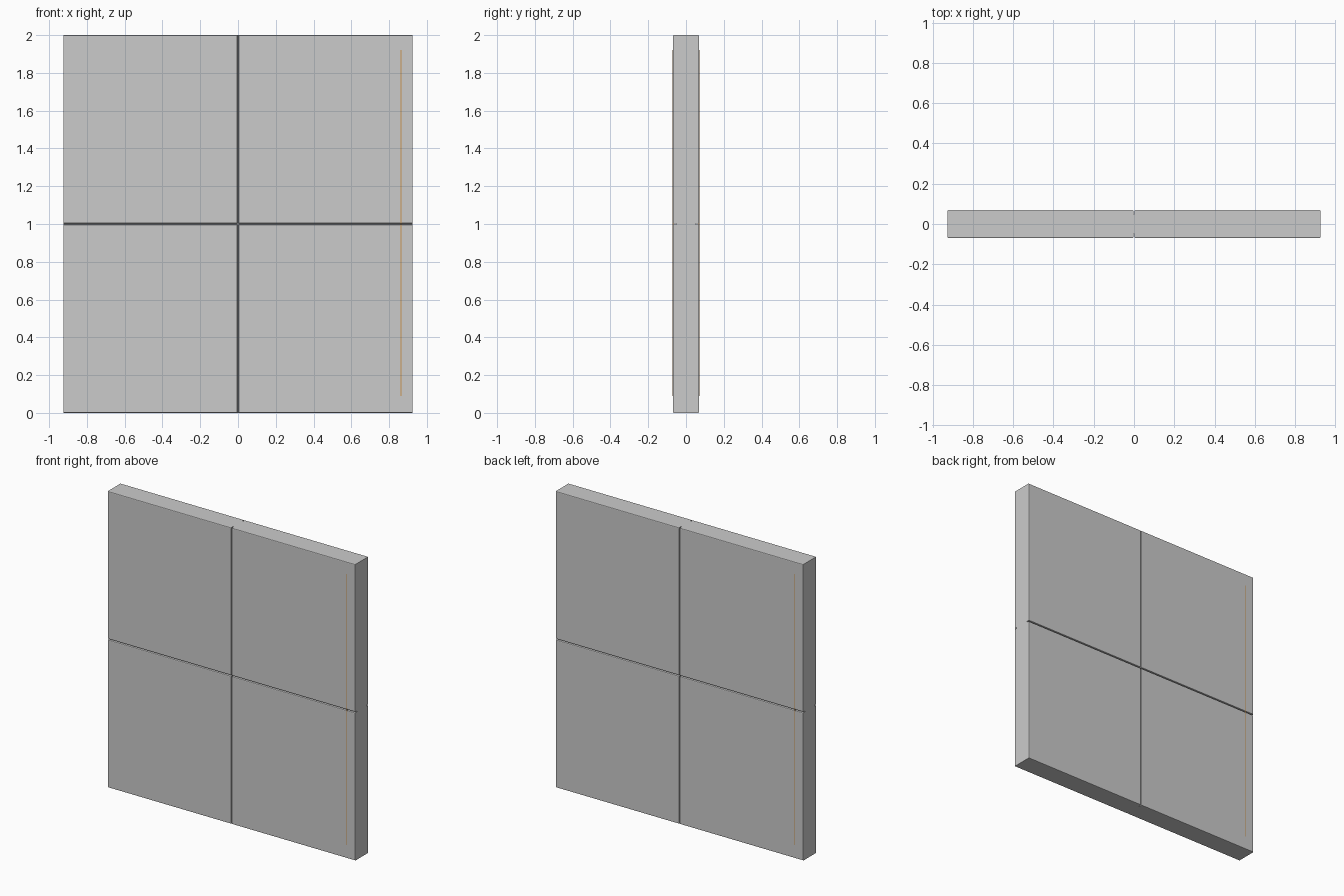
import bpy, bmesh

if "Cube" in bpy.data.objects:
    bpy.data.objects.remove(bpy.data.objects["Cube"])

W, H = 0.925, 2.0           # half width, height
CORE, FACE = 0.05, 0.07     # half depth of core, of finished faces
GAP = 0.003                 # half width of joints between panels


def box(name, x0, x1, y0, y1, z0, z1, bevel=0.0, front=0):
    bm = bmesh.new()
    bmesh.ops.create_cube(bm, size=1)
    for v in bm.verts:
        v.co.x = x1 if v.co.x > 0 else x0
        v.co.y = y1 if v.co.y > 0 else y0
        v.co.z = z1 if v.co.z > 0 else z0
    if bevel:
        # soften only the rim of the exposed face
        outer = max(bm.verts, key=lambda v: v.co.y * front).co.y
        rim = [e for e in bm.edges
               if all(abs(v.co.y - outer) < 1e-5 for v in e.verts)]
        bmesh.ops.bevel(bm, geom=rim, offset=bevel, segments=2,
                        profile=0.5, affect='EDGES')
    mesh = bpy.data.meshes.new(name)
    bm.to_mesh(mesh)
    bm.free()
    ob = bpy.data.objects.new(name, mesh)
    bpy.context.collection.objects.link(ob)
    return ob


orange = bpy.data.materials.new("orange")
orange.diffuse_color = (0.6, 0.3, 0.08, 1)
orange.use_nodes = True
orange.node_tree.nodes["Principled BSDF"].inputs["Base Color"].default_value = orange.diffuse_color

# Solid wall core
box("wall_core", -W, W, -CORE, CORE, 0, H)

# Four cladding panels on each side
for side, label in ((-1, "front"), (1, "back")):
    y0, y1 = sorted((side * CORE, side * FACE))
    for col, (x0, x1) in enumerate(((-W, -GAP), (GAP, W))):
        for row, (z0, z1) in enumerate(((0, H / 2 - GAP), (H / 2 + GAP, H))):
            box(f"{label}_panel_{col}_{row}", x0, x1, y0, y1, z0, z1,
                0.005, side)

    # Thin vertical inlay, on the right of each face as seen head-on
    x = -side * 0.862
    a, b = sorted((side * (FACE - 0.004), side * (FACE + 0.0005)))
    strip = box(f"{label}_inlay", x - 0.003, x + 0.003, a, b, 0.09, 1.92)
    strip.data.materials.append(orange)
